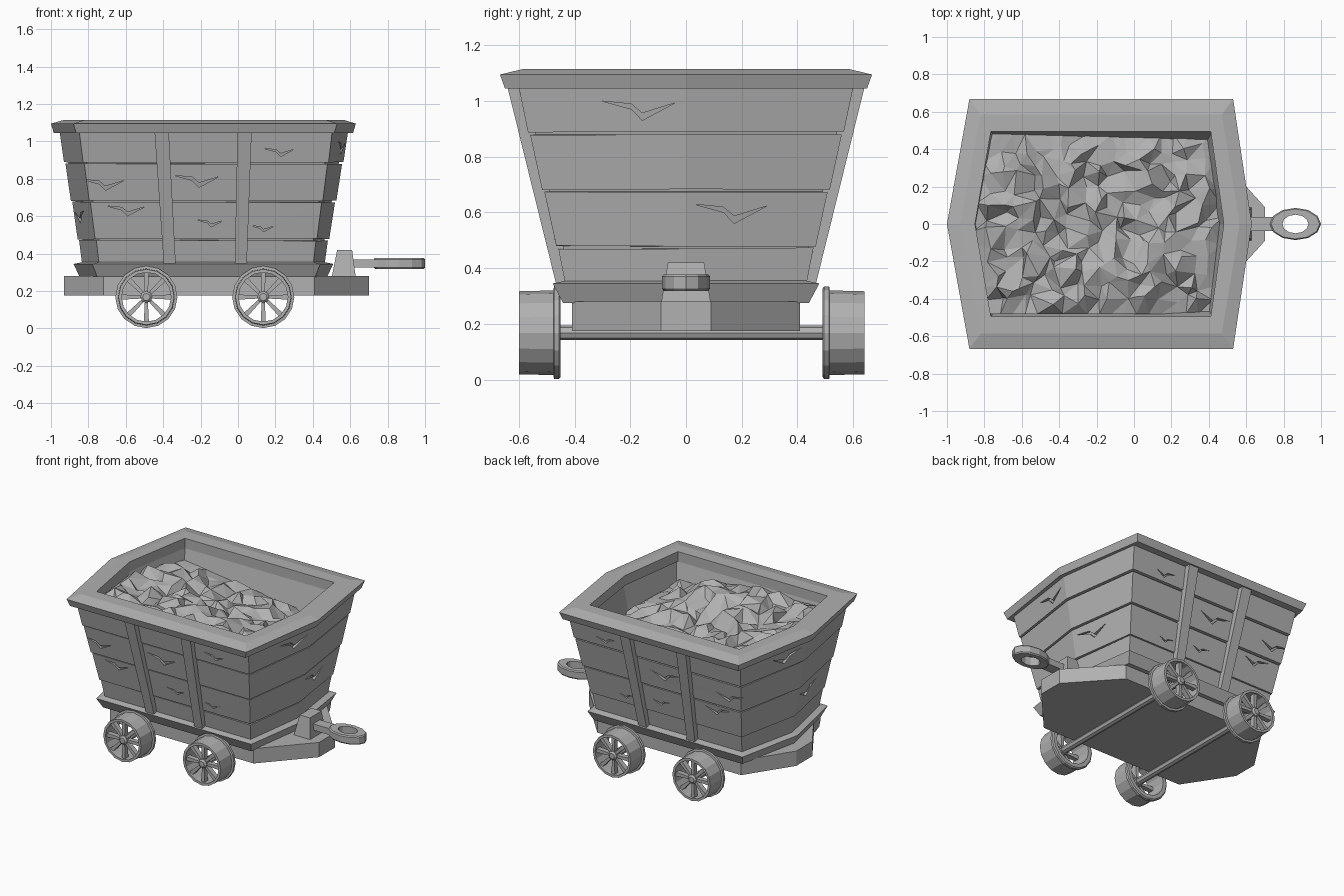
import bpy, bmesh, math, random
from mathutils import Vector

random.seed(4)
if "Cube" in bpy.data.objects:
    bpy.data.objects.remove(bpy.data.objects["Cube"], do_unlink=True)

GREY = (0.44, 0.44, 0.44, 1)
mat = bpy.data.materials.new("plain_grey")
mat.use_nodes = True
mat.diffuse_color = GREY
mat.node_tree.nodes["Principled BSDF"].inputs["Base Color"].default_value = GREY


def finish(name, bm):
    bmesh.ops.recalc_face_normals(bm, faces=bm.faces)
    mesh = bpy.data.meshes.new(name)
    bm.to_mesh(mesh)
    bm.free()
    mesh.materials.append(mat)
    obj = bpy.data.objects.new(name, mesh)
    bpy.context.scene.collection.objects.link(obj)
    return obj


def add_loft(bm, loops, ring=False):
    """Skin matching loops; a ring joins last to first, otherwise ends are capped."""
    rows = [[bm.verts.new(p) for p in loop] for loop in loops]
    pairs = list(zip(rows, rows[1:]))
    if ring:
        pairs.append((rows[-1], rows[0]))
    else:
        bm.faces.new(rows[0])
        bm.faces.new(rows[-1])
    n = len(rows[0])
    for a, b in pairs:
        for i in range(n):
            j = (i + 1) % n
            bm.faces.new((a[i], a[j], b[j], b[i]))


def loft(name, loops, ring=False):
    bm = bmesh.new()
    add_loft(bm, loops, ring)
    return finish(name, bm)


def rect(x0, x1, y0, y1, z):
    return [(x0, y0, z), (x1, y0, z), (x1, y1, z), (x0, y1, z)]


def hexagon(tip_l, cor_l, cor_r, tip_r, y, z, jitter=0.0):
    pts = [(tip_l, 0), (cor_l, -y), (cor_r, -y), (tip_r, 0), (cor_r, y), (cor_l, y)]
    return [(px, py, z + random.uniform(-jitter, jitter)) for px, py in pts]


def wall(z):
    """Outer tub outline at a height: tip and corner x at both ends, half width."""
    t = (z - 0.35) / 0.7
    low, high = (-0.83, -0.74, 0.40, 0.46, 0.43), (-0.955, -0.85, 0.505, 0.59, 0.603)
    return [a + (b - a) * t for a, b in zip(low, high)]


def outline(z, inset=0.0, jitter=0.0):
    tip_l, cor_l, cor_r, tip_r, y = wall(z)
    side = 0.8 * inset
    return hexagon(tip_l + inset, cor_l + side, cor_r - side, tip_r - inset, y - inset, z, jitter)


# Chassis plate with pointed, blunt ends
def chassis_loop(z):
    half = [(0.70, 0.09), (0.41, 0.41), (-0.72, 0.41), (-0.93, 0.09)]
    return [(x, y, z) for x, y in half] + [(x, -y, z) for x, y in reversed(half)]


loft("chassis", [chassis_loop(0.175), chassis_loop(0.28)])

# Flared base, liner and top rim of the tub
loft("base_skirt", [outline(0.275, -0.03), outline(0.345, -0.05), outline(0.355, 0.0)])
loft("tub_liner", [outline(0.34, 0.02), outline(1.06, 0.02),
                   outline(1.06, 0.1), outline(0.34, 0.1)], True)
loft("top_rim", [hexagon(-0.85, -0.765, 0.41, 0.48, 0.495, 1.045),
                 hexagon(-0.985, -0.865, 0.515, 0.615, 0.65, 1.045),
                 hexagon(-1.0, -0.88, 0.53, 0.63, 0.668, 1.095),
                 hexagon(-0.93, -0.82, 0.47, 0.565, 0.585, 1.115),
                 hexagon(-0.85, -0.765, 0.41, 0.48, 0.495, 1.115)], True)

# Crack cutters: thin zigzags pushed into the planks
def add_crack(bm, u, z, size, axis, side):
    path = [(-1, 0.15), (-0.2, 0.0), (0.1, -0.28), (1, 0.1)]
    width = (0, 0.07, 0.1, 0)
    outer = [(a, b + w) for (a, b), w in zip(path, width)]
    outer += [(a, b - w) for (a, b), w in reversed(list(zip(path, width))[1:-1])]
    loops = []
    for depth in (-0.018, 0.06):
        loop = []
        for a, b in outer:
            h, s = z + b * size, u + a * size
            tip_l, cor_l, cor_r, tip_r, y = wall(h)
            if axis == "y":
                loop.append((s, side * (y + depth), h))
            else:
                tip, cor = (tip_r, cor_r) if side > 0 else (tip_l, cor_l)
                loop.append((tip + (cor - tip) * abs(s) / y + side * depth, s, h))
        loops.append(loop)
    add_loft(bm, loops)


bm = bmesh.new()
for side in (-1, 1):
    for u, z, size in ((-0.72, 0.78, 0.11), (-0.6, 0.64, 0.1), (-0.22, 0.8, 0.12),
                       (0.22, 0.95, 0.08), (-0.15, 0.57, 0.07), (0.13, 0.54, 0.06)):
        add_crack(bm, u, z, size, "y", side)
    for u, z, size in ((-0.17, 0.98, 0.13), (0.16, 0.61, 0.13)):
        add_crack(bm, u * side, z, size, "x", side)
cutter = finish("crack_cutter", bm)
cutter.hide_render = True

# Four rows of planks with uneven edges
edges = (0.35, 0.475, 0.68, 0.885, 1.055)
for i, (lo, hi) in enumerate(zip(edges, edges[1:])):
    bottom, top = lo + 0.004, hi - 0.004
    row = loft(f"plank_row_{i + 1}", [
        outline(bottom, -0.004, 0.003), outline(top, 0.002, 0.003),
        outline(top, 0.05), outline(bottom, 0.05)], True)
    cut = row.modifiers.new("cracks", "BOOLEAN")
    cut.operation, cut.solver, cut.object = "DIFFERENCE", "EXACT", cutter
    bpy.context.view_layer.update()
    graph = bpy.context.evaluated_depsgraph_get()
    carved = bpy.data.meshes.new_from_object(row.evaluated_get(graph))
    row.modifiers.clear()
    row.data = carved
bpy.data.objects.remove(cutter, do_unlink=True)

# Upright battens on both long sides
for side, label in ((-1, "front"), (1, "back")):
    for n, (x_low, x_high) in enumerate(((-0.365, -0.408), (0.015, 0.035))):
        loops = []
        for z, x, w in ((0.345, x_low, 0.032), (1.05, x_high, 0.038)):
            y = wall(z)[-1]
            loops.append(rect(x - w, x + w, side * (y - 0.03), side * (y + 0.038), z))
        loft(f"{label}_batten_{n + 1}", loops)

# Wheels with flange, open drum, hub and eight spokes
def circle(r, y, cx, cz, n):
    return [(cx + r * math.cos(math.tau * k / n), y, cz + r * math.sin(math.tau * k / n))
            for k in range(n)]


AXLE_Z = 0.168
PROFILE = ((0.132, 0), (0.158, 0), (0.166, 0.006), (0.166, 0.024), (0.152, 0.026),
           (0.149, 0.15), (0.132, 0.15))
for x, place in ((-0.49, "rear"), (0.135, "fore")):
    loft(f"{place}_axle", [circle(0.026, y, x, AXLE_Z, 8) for y in (-0.59, 0.63)])
    for side, label in ((-1, "front"), (1, "back")):
        start = 0.02 + side * 0.47
        bm = bmesh.new()
        add_loft(bm, [circle(r, start + side * d, x, AXLE_Z, 16) for r, d in PROFILE], True)
        add_loft(bm, [circle(r, start + side * d, x, AXLE_Z, 8)
                      for r, d in ((0.032, 0.08), (0.032, 0.14), (0.02, 0.15))])
        for k in range(8):
            a = math.tau * k / 8
            out, across = Vector((math.cos(a), 0, math.sin(a))), Vector((-math.sin(a), 0, math.cos(a)))
            loops = []
            for r, w in ((0.02, 0.008), (0.14, 0.014)):
                c = Vector((x, start, AXLE_Z)) + out * r
                loops.append([c + across * (w * s) + Vector((0, side * d, 0))
                              for s, d in ((-1, 0.1), (1, 0.1), (1, 0.135), (-1, 0.135))])
            add_loft(bm, loops)
        finish(f"{place}_{label}_wheel", bm)

# Hitch block, bar and ring
loft("hitch_block", [rect(0.50, 0.63, -0.09, 0.09, 0.27), rect(0.53, 0.61, -0.065, 0.065, 0.42)])
loft("hitch_bar", [rect(0.6, 0.775, -0.038, 0.038, z) for z in (0.325, 0.37)])
ring_loops = []
for rx, ry, z in ((0.13, 0.08, 0.318), (0.137, 0.086, 0.326), (0.137, 0.086, 0.37),
                  (0.13, 0.08, 0.378), (0.07, 0.05, 0.378), (0.07, 0.05, 0.318)):
    ring_loops.append([(0.863 + rx * math.cos(math.tau * k / 12),
                        ry * math.sin(math.tau * k / 12), z) for k in range(12)])
loft("hitch_ring", ring_loops, True)

# Heap of jagged ore filling the tub, banked up at the rear and along the front side
bm = bmesh.new()
COLS, ROWS = 18, 13
bmesh.ops.create_grid(bm, x_segments=COLS, y_segments=ROWS, size=1)
for v in bm.verts:
    u, w = v.co.x, v.co.y
    inside = max(abs(u), abs(w)) < 0.99
    if inside:
        u += random.uniform(-0.85, 0.85) / COLS
        w += random.uniform(-0.85, 0.85) / ROWS
    left, right = -0.86 + 0.08 * abs(w), 0.48 - 0.07 * abs(w)
    x, y = left + (right - left) * (u + 1) / 2, 0.48 * w
    heap = 0.965 - 0.12 * (x + 0.2) - 0.07 * y
    heap += 0.09 * math.exp(-((x + 0.12) ** 2 / 0.12 + (y + 0.33) ** 2 / 0.06))
    v.co = (x, y, heap + (random.uniform(-0.045, 0.045) if inside else -0.03))
bmesh.ops.triangulate(bm, faces=bm.faces, quad_method="SHORT_EDGE")
ore = finish("ore_heap", bm)
if sum(p.normal.z for p in ore.data.polygons) < 0:
    ore.data.flip_normals()
